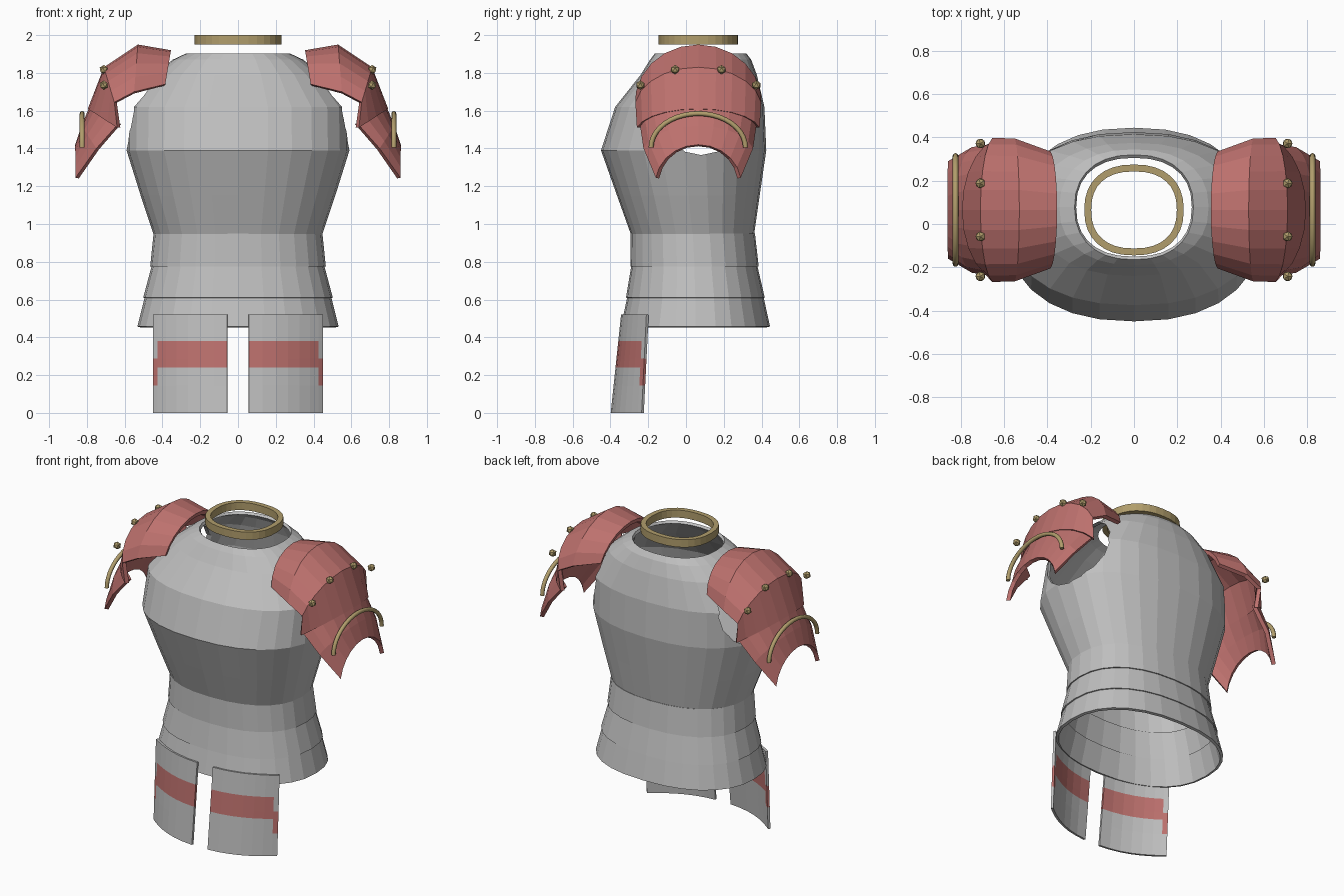
import bpy, bmesh, math
from mathutils import Vector

if "Cube" in bpy.data.objects:
    bpy.data.objects.remove(bpy.data.objects["Cube"])


def material(name, rgb):
    m = bpy.data.materials.new(name)
    m.diffuse_color = (*rgb, 1)
    m.use_nodes = True
    m.node_tree.nodes["Principled BSDF"].inputs["Base Color"].default_value = m.diffuse_color
    return m


STEEL = material("grey steel", (0.52, 0.52, 0.52))
RED = material("faded red", (0.51, 0.165, 0.155))
BRASS = material("dull brass", (0.44, 0.34, 0.15))


def make_object(name, bm, mats, thickness=0, mirror=False):
    """Turn a bmesh into an object, optionally mirrored in x and thickened inward."""
    mesh = bpy.data.meshes.new(name)
    bm.to_mesh(mesh)
    bm.free()
    ob = bpy.data.objects.new(name, mesh)
    bpy.context.collection.objects.link(ob)
    for m in mats:
        mesh.materials.append(m)
    if mirror:
        mod = ob.modifiers.new("Mirror", 'MIRROR')
        mod.use_axis = (True, False, False)
        mod.use_mirror_merge = False
    if thickness:
        mod = ob.modifiers.new("Solidify", 'SOLIDIFY')
        mod.thickness = thickness
        mod.offset = -1
    return ob


def grid(rows, closed=False):
    """Skin rows of points with quads."""
    bm = bmesh.new()
    vs = [[bm.verts.new(p) for p in row] for row in rows]
    n = len(rows[0])
    for a, b in zip(vs, vs[1:]):
        for j in range(n if closed else n - 1):
            k = (j + 1) % n
            bm.faces.new((a[j], a[k], b[k], b[j]))
    return bm


def ring(z, rx, front, back, n=28, power=2.3):
    """Rounded-oval body section."""
    cy, ry, e = (front + back) / 2, (back - front) / 2, 2 / power
    pts = []
    for i in range(n):
        c, s = math.cos(math.tau * i / n), math.sin(math.tau * i / n)
        pts.append((rx * math.copysign(abs(c) ** e, c),
                    cy + ry * math.copysign(abs(s) ** e, s), z))
    return pts


def body_shell(name, sections, thickness=0.018):
    return make_object(name, grid([ring(*s) for s in sections], True), [STEEL], thickness)


# Breastplate with arm openings
breastplate = body_shell("breastplate", [
    (0.94, 0.445, -0.29, 0.36), (1.15, 0.515, -0.365, 0.39),
    (1.39, 0.59, -0.45, 0.425), (1.62, 0.585, -0.375, 0.415),
    (1.79, 0.45, -0.24, 0.375), (1.87, 0.345, -0.19, 0.345),
    (1.903, 0.275, -0.165, 0.32)])
bm = bmesh.new()
bmesh.ops.create_cone(bm, cap_ends=True, segments=16, radius1=1, radius2=1, depth=2.4)
for v in bm.verts:
    x, y, z = v.co
    v.co = (z, 0.08 + 0.22 * x, 1.595 + 0.23 * y)
bmesh.ops.recalc_face_normals(bm, faces=bm.faces)
cutter = make_object("arm_opening_cutter", bm, [STEEL])
cutter.hide_render = True
cut = breastplate.modifiers.new("Arm openings", 'BOOLEAN')
cut.operation, cut.object, cut.solver = 'DIFFERENCE', cutter, 'EXACT'
bpy.context.view_layer.objects.active = breastplate
for name in [m.name for m in breastplate.modifiers]:
    bpy.ops.object.modifier_apply(modifier=name)
bpy.data.objects.remove(cutter)

# Overlapping waist bands
body_shell("waist_band", [(0.775, 0.465, -0.295, 0.385), (0.95, 0.447, -0.293, 0.365)])
body_shell("hip_band", [(0.61, 0.502, -0.318, 0.417), (0.79, 0.454, -0.288, 0.375)])
body_shell("skirt_band", [(0.457, 0.533, -0.345, 0.445), (0.625, 0.491, -0.308, 0.408)])

# Neck ring
make_object("neck_ring", grid([ring(1.95, 0.23, -0.145, 0.275, 32),
                               ring(2.0, 0.23, -0.145, 0.275, 32)], True), [BRASS], 0.032)


# Thigh guards with a red stripe that drops on the outermost column
rows = []
for z in (0, 0.145, 0.24, 0.287, 0.38, 0.52):
    t = z / 0.52
    rows.append([(x, -0.40 + 0.055 * t + (0.165 - 0.03 * t) * (x / 0.45) ** 2.3, z)
                 for x in (0.057, 0.13, 0.2, 0.265, 0.325, 0.38, 0.425, 0.45)])
bm = grid(rows)
for f in bm.faces:
    c = f.calc_center_median()
    low, high = (0.145, 0.287) if c.x > 0.425 else (0.24, 0.38)
    f.material_index = int(low < c.z < high)
make_object("thigh_guards", bm, [STEEL, RED], 0.015, True)

# Shoulder plates: each section is an arch given by crown x, z, edge x, z and half width
MID_Y = 0.065


def arch(crown_x, crown_z, edge_x, edge_z, half, n=10):
    pts, top = [], math.radians(80)
    for i in range(n + 1):
        a = top * (2 * i / n - 1)
        f = (1 - math.cos(a)) / (1 - math.cos(top))
        pts.append((crown_x + f * (edge_x - crown_x),
                    MID_Y + half * math.sin(a) / math.sin(top),
                    crown_z + f * (edge_z - crown_z)))
    return pts


def shoulder_plate(name, sections):
    bm = grid([arch(*s) for s in sections])
    bmesh.ops.reverse_faces(bm, faces=bm.faces)
    # Outer side must face away from the body
    if sum((f.normal for f in bm.faces), Vector()).x < 0:
        bmesh.ops.reverse_faces(bm, faces=bm.faces)
    bm.normal_update()
    if sum((f.normal for f in bm.faces), Vector()).x < 0:
        bmesh.ops.reverse_faces(bm, faces=bm.faces)
    make_object(name, bm, [RED], 0.025, True)


shoulder_plate("upper_shoulder_plate", [
    (0.355, 1.92, 0.385, 1.74, 0.27), (0.53, 1.95, 0.55, 1.70, 0.33),
    (0.71, 1.83, 0.655, 1.645, 0.333), (0.795, 1.61, 0.64, 1.51, 0.325)])
shoulder_plate("lower_shoulder_plate", [
    (0.785, 1.625, 0.63, 1.535, 0.31), (0.828, 1.52, 0.75, 1.40, 0.29),
    (0.862, 1.42, 0.86, 1.245, 0.225)])

# Brass arch trim on the lower plates
rows = []
for i in range(21):
    a = math.pi * i / 20
    out = Vector((0, math.cos(a), math.sin(a)))
    centre = Vector((0.825, MID_Y + 0.25 * out.y, 1.405 + 0.18 * out.z))
    rows.append([centre + 0.013 * (out * math.cos(b) + Vector((1, 0, 0)) * math.sin(b))
                 for b in (math.tau * k / 8 for k in range(8))])
bm = grid(rows, True)
bmesh.ops.holes_fill(bm, edges=bm.edges, sides=8)
bmesh.ops.recalc_face_normals(bm, faces=bm.faces)
for f in bm.faces:
    f.smooth = len(f.verts) == 4
make_object("arch_trim", bm, [BRASS], 0, True)

# Rivets across each upper plate
bm = bmesh.new()
for side in (-1, 1):
    for dy, z in ((0.123, 1.817), (0.307, 1.735)):
        new = bmesh.ops.create_icosphere(bm, subdivisions=1, radius=0.025)["verts"]
        bmesh.ops.translate(bm, verts=new, vec=(0.71, MID_Y + side * dy, z))
make_object("rivets", bm, [BRASS], 0, True)
